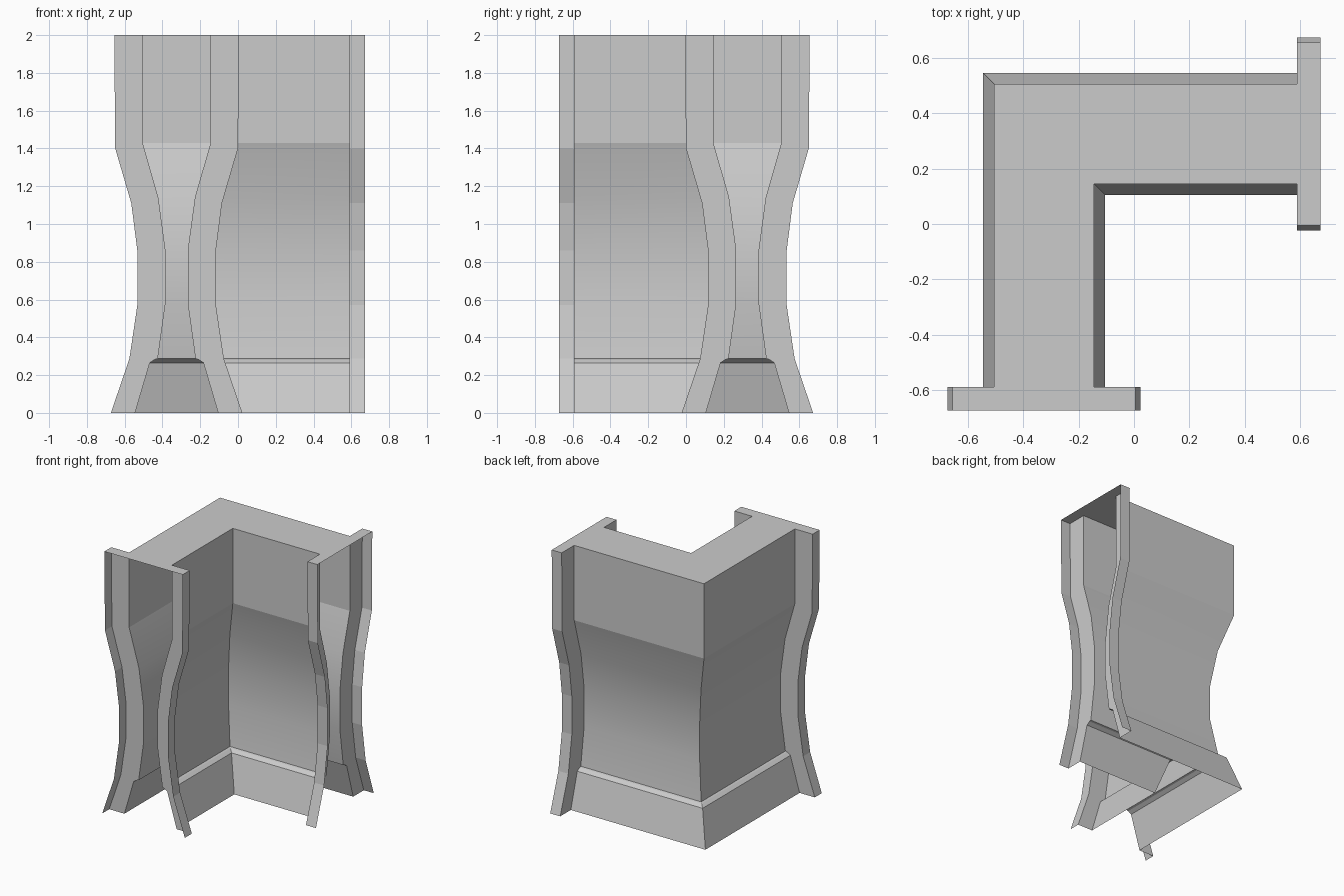
import bpy, bmesh, math

if "Cube" in bpy.data.objects:
    bpy.data.objects.remove(bpy.data.objects["Cube"])

C = -0.325                  # centre line of each leg
END, BACK = 0.673, 0.589    # open end and rear of the end frames
TOP = 2.0

# (half width, z) profiles, top to bottom
WALL = [(0.18, TOP), (0.18, 1.43), (0.097, 1.14), (0.059, 0.86),
        (0.059, 0.58), (0.1, 0.287)]
SKIRT = [(0.1, 0.287), (0.115, 0.283), (0.142, 0.265), (0.22, 0.0)]
FRAME = [(0.33, TOP), (0.325, 1.4), (0.24, 1.11), (0.208, 0.86),
         (0.208, 0.57), (0.25, 0.287), (0.348, 0.0)]


def make(name, polys):
    bm = bmesh.new()
    for poly in polys:
        bm.faces.new([bm.verts.new(p) for p in poly])
    bmesh.ops.remove_doubles(bm, verts=bm.verts, dist=1e-4)
    me = bpy.data.meshes.new(name)
    bm.to_mesh(me)
    bm.free()
    ob = bpy.data.objects.new(name, me)
    bpy.context.collection.objects.link(ob)
    return ob


def smooth(ob):
    bpy.ops.object.select_all(action='DESELECT')
    ob.select_set(True)
    bpy.context.view_layer.objects.active = ob
    bpy.ops.object.shade_smooth_by_angle(angle=math.radians(12))


def strip(profile, side, path):
    """Sweep a profile along path(x), facing outward on the given side."""
    rows = [[(px, py, z) for px, py in path(C + side * h)] for h, z in profile]
    quads = []
    for a, b in zip(rows, rows[1:]):
        for j in range(len(a) - 1):
            q = [a[j], a[j + 1], b[j + 1], b[j]]
            quads.append(q if side < 0 else q[::-1])
    return quads


def bend(x):                # mitred L path
    return [(x, -BACK), (x, -x), (BACK, -x)]


for side, label in ((-1, "outer"), (1, "inner")):
    # curved wall and skirting around the corner
    smooth(make(label + "_wall", strip(WALL, side, bend)))
    smooth(make(label + "_skirting", strip(SKIRT, side, bend)))

    # end frames: outer edge plus rear flange, open towards the end
    for front in (True, False):
        def place(x, d):
            return (x, -d) if front else (d, -x)

        def edge(x):
            return [place(x, END), place(x, BACK)] if front else \
                   [place(x, BACK), place(x, END)]

        faces = strip(FRAME, side, edge)
        loop = FRAME + (WALL + SKIRT[1:])[::-1]
        flange = [(*place(C + side * h, BACK), z) for h, z in loop]
        faces.append(flange[::-1] if (side < 0) == front else flange)
        make(("front_" if front else "side_") + label + "_frame", faces)

# flat top: L shape with a wider bar at each end
w, f = WALL[0][0], FRAME[0][0]
half = [(C + w, -C - w), (C + w, -BACK), (C + f, -BACK), (C + f, -END),
        (C - f, -END), (C - f, -BACK), (C - w, -BACK), (C - w, -C + w)]
outline = half + [(-y, -x) for x, y in half[-2:0:-1]]
make("top", [[(x, y, TOP) for x, y in outline[::-1]]])
